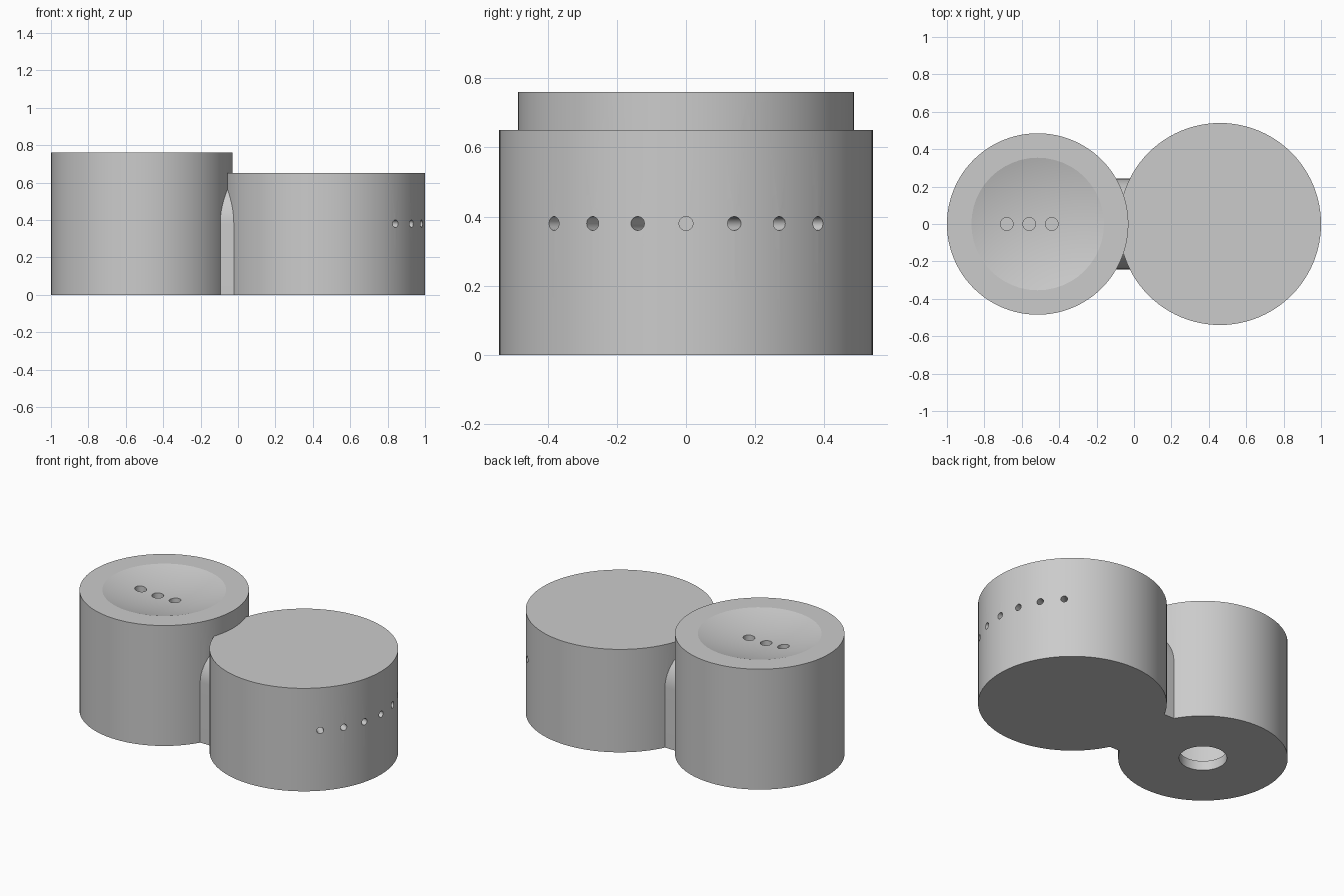
import bpy
import math
from mathutils import Vector

if "Cube" in bpy.data.objects:
    bpy.data.objects.remove(bpy.data.objects["Cube"], do_unlink=True)

grey = bpy.data.materials.new("plain grey")
grey.use_nodes = True
grey.diffuse_color = (0.6, 0.6, 0.6, 1)
grey.node_tree.nodes["Principled BSDF"].inputs["Base Color"].default_value = (0.6, 0.6, 0.6, 1)

TALL_X, TALL_R, TALL_H = -0.515, 0.485, 0.76
SHORT_X, SHORT_R, SHORT_H = 0.46, 0.54, 0.65


def finish(name):
    ob = bpy.context.object
    ob.name = name
    ob.data.materials.append(grey)
    return ob


def rod(name, start, end, radius, sides=96):
    """Cylinder running from start to end."""
    a, b = Vector(start), Vector(end)
    turn = (b - a).to_track_quat('Z', 'Y').to_euler()
    bpy.ops.mesh.primitive_cylinder_add(vertices=sides, radius=radius, depth=(b - a).length,
                                        location=(a + b) / 2, rotation=turn)
    return finish(name)


def combine(target, other, operation):
    """Boolean the other shape into the target, then discard it."""
    other.hide_render = True
    mod = target.modifiers.new(operation, 'BOOLEAN')
    mod.operation = operation
    mod.solver = 'EXACT'
    mod.object = other
    bpy.ops.object.select_all(action='DESELECT')
    bpy.context.view_layer.objects.active = target
    target.select_set(True)
    bpy.ops.object.modifier_apply(modifier=mod.name)
    bpy.data.objects.remove(other, do_unlink=True)


# Two round pots
body = rod("joined_pots", (TALL_X, 0, 0), (TALL_X, 0, TALL_H), TALL_R)
combine(body, rod("short_pot", (SHORT_X, 0, 0), (SHORT_X, 0, SHORT_H), SHORT_R), 'UNION')

# Arched bridge between the pots
bridge_r, arch_z = 0.242, 0.38
bpy.ops.mesh.primitive_cube_add(size=1, location=(-0.06, 0, arch_z / 2))
bridge = finish("bridge")
bridge.scale = (0.3, 2 * bridge_r, arch_z)
bpy.ops.object.transform_apply(location=False, rotation=False, scale=True)
combine(bridge, rod("arch", (-0.21, 0, arch_z), (0.09, 0, arch_z), bridge_r), 'UNION')
combine(body, bridge, 'UNION')

# Hollow insides and the filling hole under the tall pot
combine(body, rod("tall_hollow", (TALL_X, 0, 0.06), (TALL_X, 0, 0.56), 0.34), 'DIFFERENCE')
combine(body, rod("short_hollow", (SHORT_X, 0, 0.06), (SHORT_X, 0, 0.56), 0.34), 'DIFFERENCE')
combine(body, rod("filling_hole", (TALL_X, 0, -0.1), (TALL_X, 0, 0.1), 0.137, 48), 'DIFFERENCE')

# Shallow dish in the tall top
dish_r, dish_depth = 0.355, 0.05
ball_r = (dish_r ** 2 + dish_depth ** 2) / (2 * dish_depth)
bpy.ops.mesh.primitive_uv_sphere_add(segments=48, ring_count=96, radius=ball_r,
                                     location=(TALL_X, 0, TALL_H - dish_depth + ball_r))
combine(body, finish("dish"), 'DIFFERENCE')

# Three holes in the dish
for x in (-0.68, -0.56, -0.44):
    combine(body, rod("dish_hole", (x, 0, 0.62), (x, 0, 0.9), 0.034, 32), 'DIFFERENCE')

# Row of holes fanned around the short pot's outer side
for step in range(-3, 4):
    angle = math.radians(15 * step)
    out = Vector((math.cos(angle), math.sin(angle), 0))
    centre = Vector((SHORT_X, 0, arch_z))
    combine(body, rod("side_hole", centre + out * 0.3, centre + out * 0.6, 0.02, 24), 'DIFFERENCE')

bpy.ops.object.select_all(action='DESELECT')
body.select_set(True)
bpy.context.view_layer.objects.active = body
bpy.ops.object.shade_smooth_by_angle(angle=math.radians(30))
# The dish rim is gentle, so mark the flat top faces as flat
for face in body.data.polygons:
    if face.normal.z > 0.9999 or face.normal.z < -0.9999:
        face.use_smooth = False
